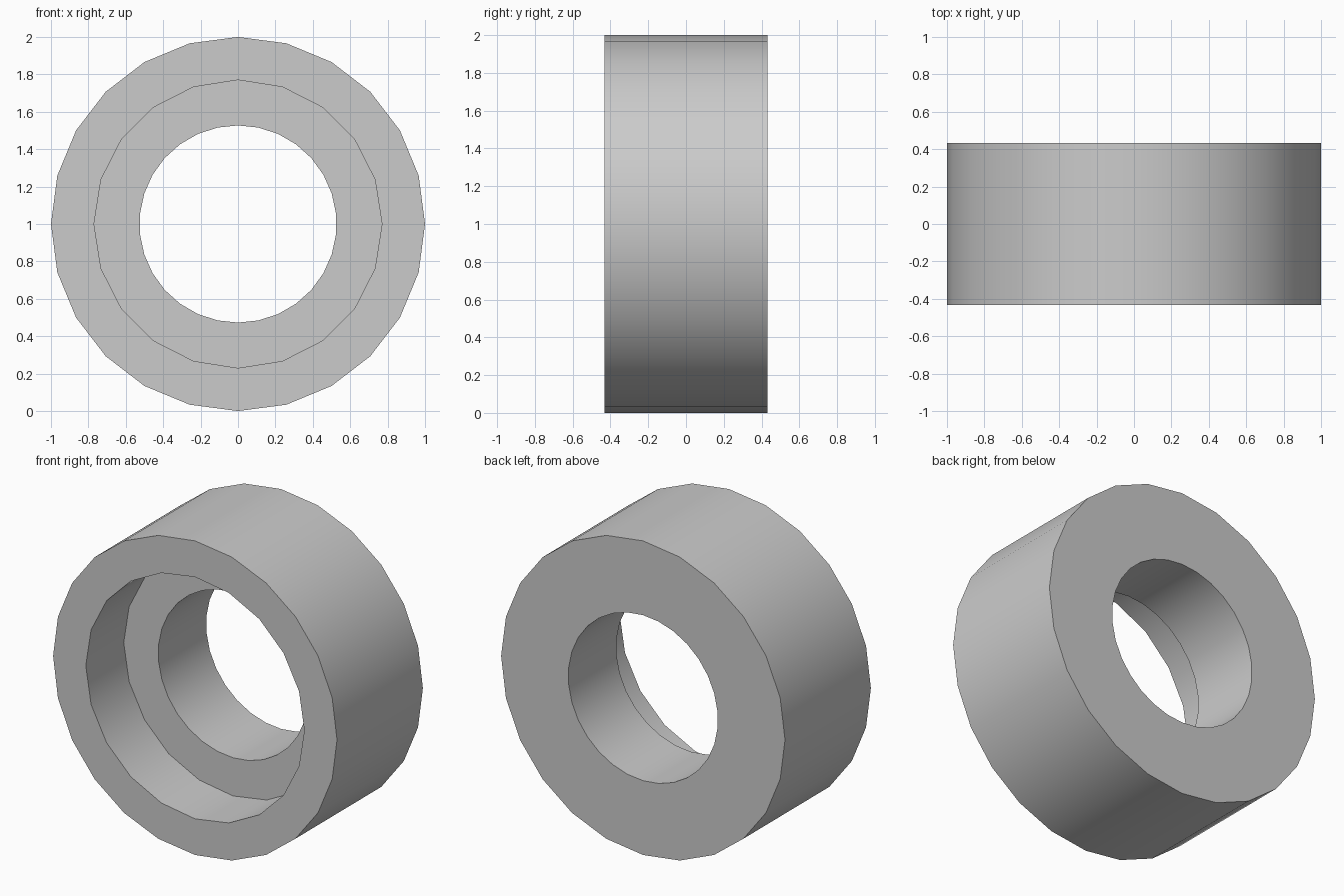
import bpy, bmesh
from math import sin, cos, tau, radians

cube = bpy.data.objects.get("Cube")
if cube:
    bpy.data.objects.remove(cube, do_unlink=True)

HALF_DEPTH = 0.432
FLOOR_Y = -0.05

bm = bmesh.new()


def ring(sides, radius, y):
    """Closed loop of edges around the y axis, first vertex on top."""
    verts = [bm.verts.new((radius * sin(tau * i / sides), y,
                           1 + radius * cos(tau * i / sides)))
             for i in range(sides)]
    return [bm.edges.new((verts[i - 1], verts[i])) for i in range(sides)]


def wall(sides, radius, y_front, y_back):
    """Open tube; returns its front and back edge loops."""
    front, back = ring(sides, radius, y_front), ring(sides, radius, y_back)
    bmesh.ops.bridge_loops(bm, edges=front + back)
    return front, back


def cap(outer, inner):
    """Flat annular face between two loops."""
    bmesh.ops.triangle_fill(bm, edges=outer + inner, use_beauty=True)


# Outer wall, wide front recess and narrower through bore
rim_front, rim_back = wall(24, 1.0, -HALF_DEPTH, HALF_DEPTH)
recess_front, recess_back = wall(20, 0.77, -HALF_DEPTH, FLOOR_Y)
bore_front, bore_back = wall(30, 0.527, FLOOR_Y, HALF_DEPTH)

# Front rim, recess floor and back face
cap(rim_front, recess_front)
cap(recess_back, bore_front)
cap(rim_back, bore_back)
bmesh.ops.recalc_face_normals(bm, faces=bm.faces[:])

mesh = bpy.data.meshes.new("stepped_ring")
bm.to_mesh(mesh)
bm.free()
body = bpy.data.objects.new("stepped_ring", mesh)
bpy.context.collection.objects.link(body)

# Plain grey finish
grey = bpy.data.materials.new("light grey")
grey.use_nodes = True
colour = (0.6, 0.6, 0.6, 1)
grey.diffuse_color = colour
for node in grey.node_tree.nodes:
    if node.type == 'BSDF_PRINCIPLED':
        node.inputs["Base Color"].default_value = colour
mesh.materials.append(grey)

# Smooth round walls with sharp rims
bpy.ops.object.select_all(action='DESELECT')
body.select_set(True)
bpy.context.view_layer.objects.active = body
bpy.ops.object.shade_smooth_by_angle(angle=radians(30))
